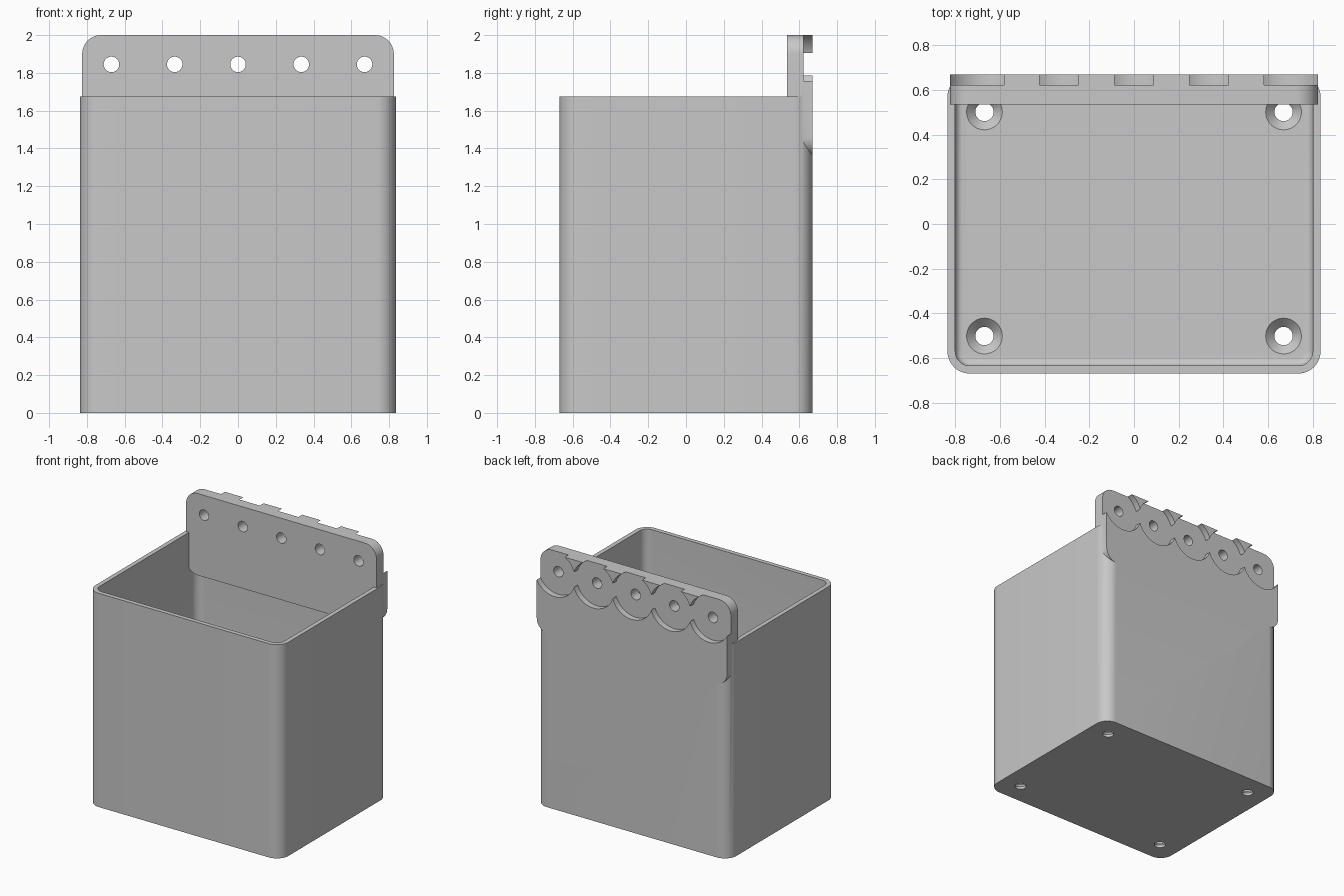
import bpy, bmesh
from math import cos, sin, pi, radians
from mathutils import Matrix

cube = bpy.data.objects.get("Cube")
if cube:
    bpy.data.objects.remove(cube, do_unlink=True)

grey = bpy.data.materials.new("light grey plastic")
grey.use_nodes = True
COLOUR = (0.58, 0.58, 0.58, 1)
grey.diffuse_color = COLOUR
grey.node_tree.nodes["Principled BSDF"].inputs["Base Color"].default_value = COLOUR


def rounded_rect(half_w, half_h, radius, steps=12):
    """Counter-clockwise outline of a rounded rectangle."""
    points = []
    for i, (sx, sy) in enumerate([(1, 1), (-1, 1), (-1, -1), (1, -1)]):
        for k in range(steps + 1):
            a = (i + k / steps) * pi / 2
            points.append((sx * (half_w - radius) + radius * cos(a),
                           sy * (half_h - radius) + radius * sin(a)))
    return points


def circle(radius, steps=48):
    return [(radius * cos(2 * pi * k / steps), radius * sin(2 * pi * k / steps))
            for k in range(steps)]


def loft(name, sections, matrix=Matrix()):
    """Closed solid through (outline, height) sections."""
    bm = bmesh.new()
    rings = [[bm.verts.new((x, y, z)) for x, y in outline] for outline, z in sections]
    n = len(rings[0])
    for low, high in zip(rings, rings[1:]):
        for i in range(n):
            j = (i + 1) % n
            bm.faces.new((low[i], low[j], high[j], high[i]))
    bm.faces.new(rings[0][::-1])
    bm.faces.new(rings[-1])
    bmesh.ops.transform(bm, matrix=matrix, verts=bm.verts)
    bmesh.ops.recalc_face_normals(bm, faces=bm.faces)
    mesh = bpy.data.meshes.new(name)
    bm.to_mesh(mesh)
    bm.free()
    mesh.materials.append(grey)
    obj = bpy.data.objects.new(name, mesh)
    bpy.context.collection.objects.link(obj)
    return obj


def combine(target, tool, operation):
    """Apply a boolean and discard the tool."""
    mod = target.modifiers.new("boolean", "BOOLEAN")
    mod.operation, mod.solver, mod.object = operation, "EXACT", tool
    bpy.context.view_layer.objects.active = target
    bpy.ops.object.modifier_apply(modifier=mod.name)
    bpy.data.objects.remove(tool, do_unlink=True)


W, D, H = 0.836, 0.67, 1.675
CORNER, WALL, FLOOR, FILLET = 0.1, 0.035, 0.06, 0.034


def tub_outline(inset):
    return rounded_rect(W - inset, D - inset, CORNER - inset)


# Open bin with a filleted inside floor
sections = [(tub_outline(0), 0), (tub_outline(0), H), (tub_outline(WALL), H)]
for k in range(7):
    a = k / 6 * pi / 2
    sections.append((tub_outline(WALL + FILLET * (1 - cos(a))),
                     FLOOR + FILLET * (1 - sin(a))))
hanging_bin = loft("hanging_bin", sections)

# Rounded mounting plate along the back
BOTTOM, TOP, FRONT = 1.36, 2.0, 0.536
upright = Matrix.Rotation(radians(90), 4, 'X')   # outline x,y -> x,z; height -> -y
plate_shape = rounded_rect(0.825, (TOP - BOTTOM) / 2, 0.1)
plate = loft("mounting_plate", [(plate_shape, -D), (plate_shape, -FRONT)],
             Matrix.Translation((0, 0, (TOP + BOTTOM) / 2)) @ upright)
combine(hanging_bin, plate, "UNION")

# Screw holes with wide round recesses behind them
for i in range(-2, 3):
    place = Matrix.Translation((i * 0.335, 0, 1.845)) @ upright
    recess = loft("recess", [(circle(0.178), -0.8), (circle(0.178), -0.623)], place)
    combine(hanging_bin, recess, "DIFFERENCE")
    hole = loft("hole", [(circle(0.041), -0.8), (circle(0.041), -0.4)], place)
    combine(hanging_bin, hole, "DIFFERENCE")

# Countersunk holes in the floor
for sx in (-1, 1):
    for sy in (-1, 1):
        sink = loft("countersink",
                    [(circle(0.041), -0.1), (circle(0.041), 0.02),
                     (circle(0.08), FLOOR), (circle(0.08), FLOOR + 0.05)],
                    Matrix.Translation((sx * 0.67, sy * 0.502, 0)))
        combine(hanging_bin, sink, "DIFFERENCE")

# Smooth rounded surfaces, keep crisp edges
bpy.ops.object.select_all(action='DESELECT')
hanging_bin.select_set(True)
bpy.context.view_layer.objects.active = hanging_bin
bpy.ops.object.shade_smooth_by_angle(angle=radians(30))
